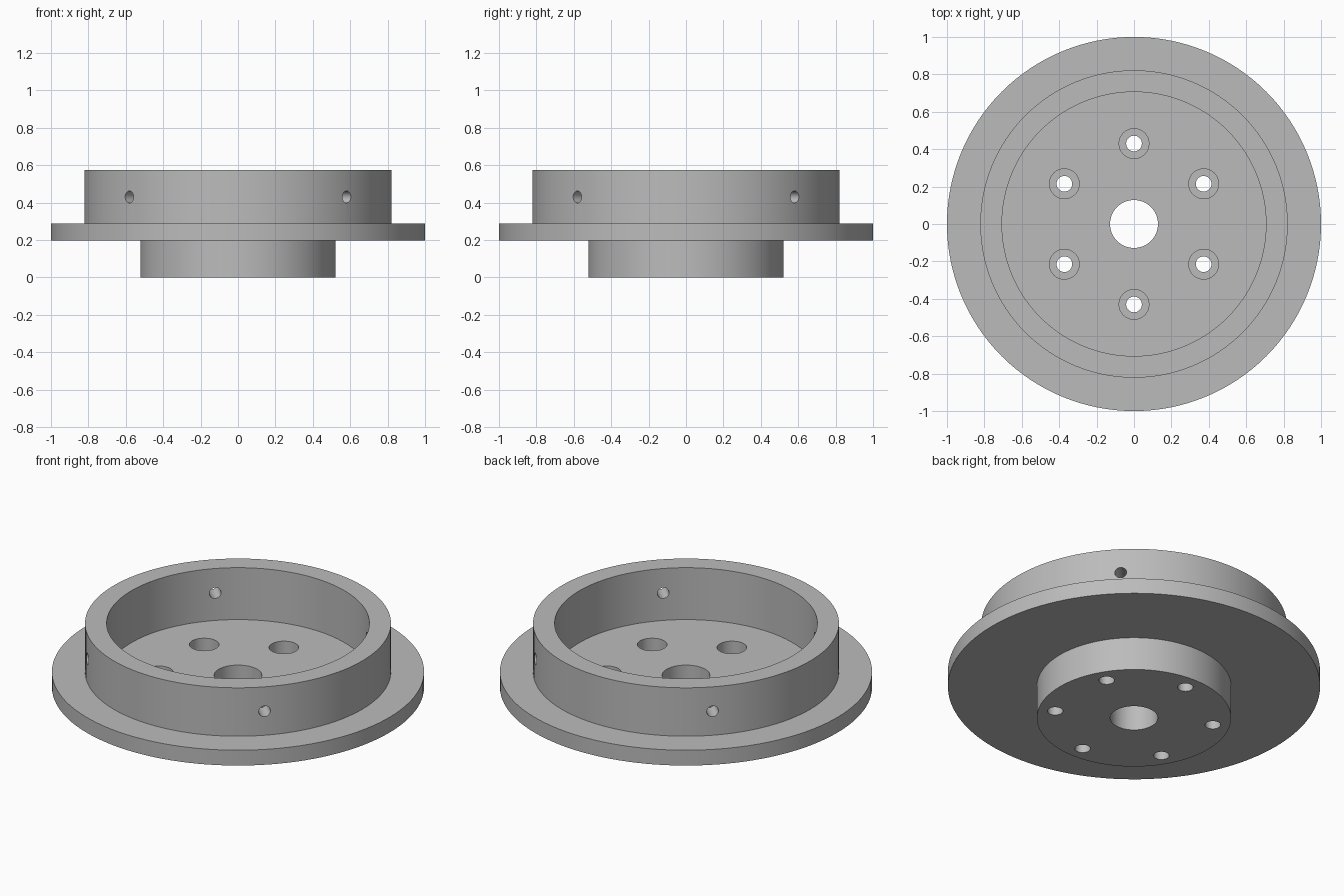
import bpy, bmesh, math
from mathutils import Matrix, Vector

if "Cube" in bpy.data.objects:
    bpy.data.objects.remove(bpy.data.objects["Cube"], do_unlink=True)

grey = bpy.data.materials.new("machined_grey")
grey.use_nodes = True
colour = (0.5, 0.5, 0.5, 1)
grey.diffuse_color = colour
grey.node_tree.nodes["Principled BSDF"].inputs["Base Color"].default_value = colour

FLOOR, RING_Z, BOLT_R = 0.267, 0.43, 0.43


def finish(name, bm):
    bmesh.ops.recalc_face_normals(bm, faces=bm.faces)
    mesh = bpy.data.meshes.new(name)
    bm.to_mesh(mesh)
    bm.free()
    mesh.materials.append(grey)
    obj = bpy.data.objects.new(name, mesh)
    bpy.context.collection.objects.link(obj)
    return obj


def cylinder(bm, radius, start, end):
    start, end = Vector(start), Vector(end)
    axis = end - start
    turn = axis.to_track_quat("Z", "Y").to_matrix().to_4x4()
    bmesh.ops.create_cone(bm, cap_ends=True, segments=32, radius1=radius, radius2=radius,
                          depth=axis.length, matrix=Matrix.Translation((start + end) / 2) @ turn)


# Turned body: hub, flange, raised ring, recessed floor and centre bore
profile = [(0.128, 0), (0.522, 0), (0.522, 0.197), (1, 0.197), (1, 0.288), (0.822, 0.288),
           (0.822, 0.575), (0.706, 0.575), (0.706, FLOOR), (0.128, FLOOR)]
bm = bmesh.new()
verts = [bm.verts.new((r, 0, z)) for r, z in profile]
edges = [bm.edges.new((v, verts[i - 1])) for i, v in enumerate(verts)]
bmesh.ops.spin(bm, geom=verts + edges, axis=(0, 0, 1), cent=(0, 0, 0),
               angle=math.tau, steps=128, use_duplicate=False)
bmesh.ops.remove_doubles(bm, verts=bm.verts, dist=0.0001)
body = finish("flanged_hub", bm)

# Bolt holes, their counterbores, and radial set screw holes
bolts, bores, screws = bmesh.new(), bmesh.new(), bmesh.new()
for i in range(6):
    a = math.radians(30 + 60 * i)
    x, y = BOLT_R * math.cos(a), BOLT_R * math.sin(a)
    cylinder(bolts, 0.042, (x, y, -0.1), (x, y, 0.4))
    cylinder(bores, 0.08, (x, y, FLOOR - 0.1), (x, y, 0.4))
for i in range(4):
    a = math.radians(45 + 90 * i)
    c, s = math.cos(a), math.sin(a)
    cylinder(screws, 0.032, (0.6 * c, 0.6 * s, RING_Z), (0.95 * c, 0.95 * s, RING_Z))

for name, cutter_mesh in (("bolt_hole_cutter", bolts), ("counterbore_cutter", bores),
                          ("set_screw_cutter", screws)):
    cutter = finish(name, cutter_mesh)
    cutter.hide_render = True
    mod = body.modifiers.new(name, "BOOLEAN")
    mod.operation, mod.solver, mod.object = "DIFFERENCE", "EXACT", cutter
    bpy.context.view_layer.objects.active = body
    bpy.ops.object.modifier_apply(modifier=name)
    bpy.data.objects.remove(cutter, do_unlink=True)

# Smooth round walls with crisp machined edges
bpy.ops.object.select_all(action="DESELECT")
body.select_set(True)
bpy.context.view_layer.objects.active = body
bpy.ops.object.shade_smooth_by_angle(angle=math.radians(30))
